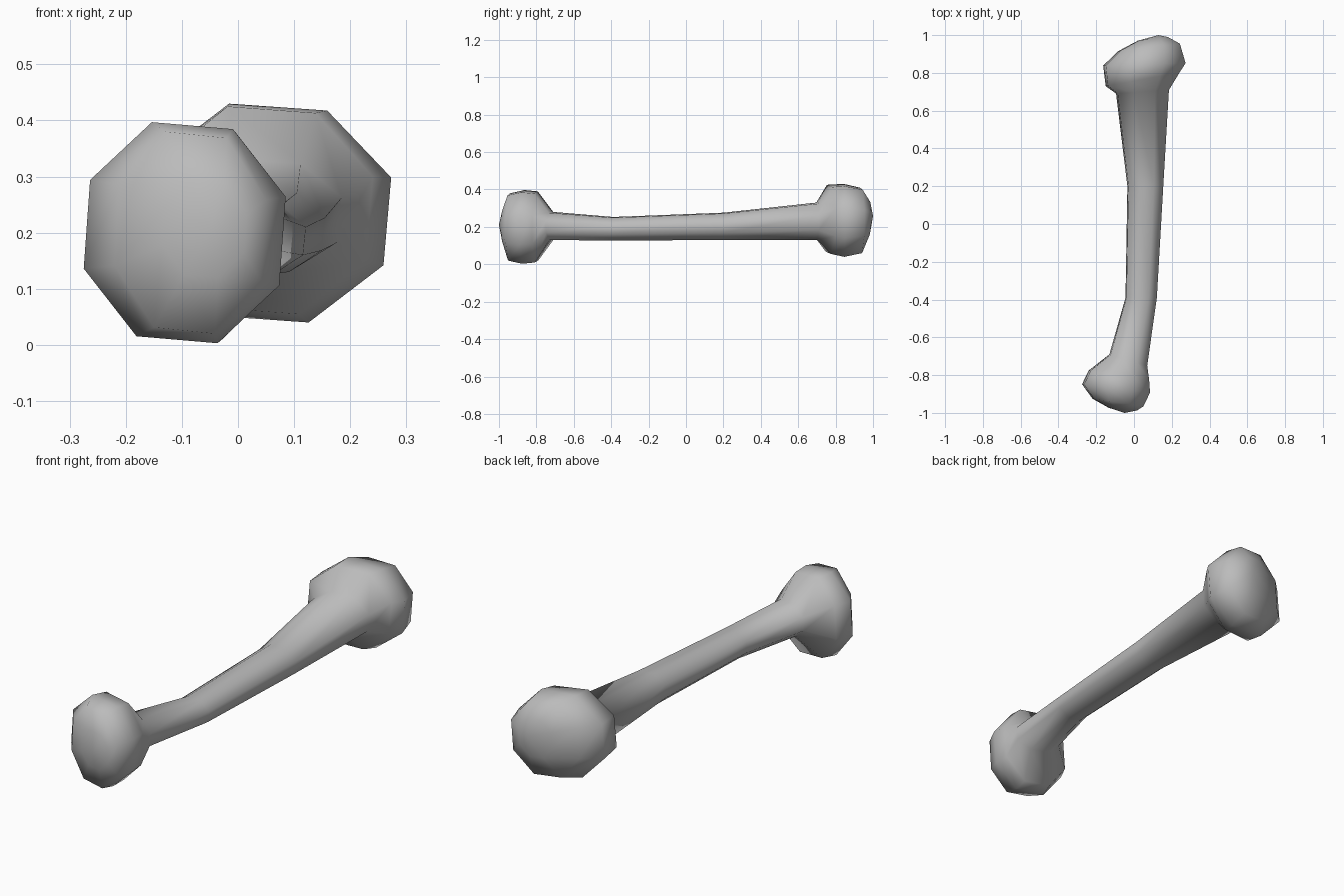
import bpy, bmesh, math

cube = bpy.data.objects.get("Cube")
if cube:
    bpy.data.objects.remove(cube)

SIDES = 8
TURN = math.radians(18)

grey = bpy.data.materials.new("bone_grey")
grey.use_nodes = True
colour = (0.5, 0.5, 0.5, 1)
grey.diffuse_color = colour
grey.node_tree.nodes["Principled BSDF"].inputs["Base Color"].default_value = colour

# Cross-sections: y, centre x, centre z, half width, half height, slant of y along x
front_knob = [
    (-0.98, -0.06, 0.205, 0.075, 0.085, -0.10),
    (-0.945, -0.085, 0.20, 0.135, 0.18, -0.15),
    (-0.87, -0.095, 0.20, 0.18, 0.197, -0.12),
    (-0.80, -0.08, 0.20, 0.16, 0.19, -0.15),
]
shaft = [
    (-0.72, -0.03, 0.205, 0.10, 0.075, -0.30),
    (-0.39, 0.038, 0.19, 0.083, 0.063, 0.0),
    (0.20, 0.06, 0.203, 0.095, 0.073, 0.0),
    (0.70, 0.045, 0.23, 0.14, 0.10, 0.07),
]
back_knob = [
    (0.765, 0.045, 0.24, 0.195, 0.185, 0.18),
    (0.845, 0.055, 0.235, 0.218, 0.195, 0.03),
    (0.935, 0.08, 0.235, 0.163, 0.175, 0.12),
    (0.98, 0.10, 0.25, 0.08, 0.09, 0.12),
]


def add_ring(bm, y, cx, cz, half_w, half_h, slant):
    fit = 1 / math.cos(TURN)
    ring = []
    for i in range(SIDES):
        a = TURN + i * math.tau / SIDES
        dx = half_w * fit * math.cos(a)
        ring.append(bm.verts.new((cx + dx, y + slant * dx, cz + half_h * fit * math.sin(a))))
    return ring


def close_end(bm, ring, tip):
    point = bm.verts.new(tip)
    for i in range(SIDES):
        bm.faces.new((ring[i], ring[(i + 1) % SIDES], point))


# Bone: one skin lofted through both knobs and the bent shaft
bm = bmesh.new()
rings = [add_ring(bm, *section) for section in front_knob + shaft + back_knob]
for a, b in zip(rings, rings[1:]):
    for i in range(SIDES):
        j = (i + 1) % SIDES
        bm.faces.new((a[i], a[j], b[j], b[i]))
close_end(bm, rings[0], (-0.05, -1.0, 0.21))
close_end(bm, rings[-1], (0.13, 1.0, 0.26))
bmesh.ops.recalc_face_normals(bm, faces=bm.faces)
for face in bm.faces:
    face.smooth = True

mesh = bpy.data.meshes.new("bone")
bm.to_mesh(mesh)
bm.free()
mesh.materials.append(grey)
bpy.context.collection.objects.link(bpy.data.objects.new("bone", mesh))
